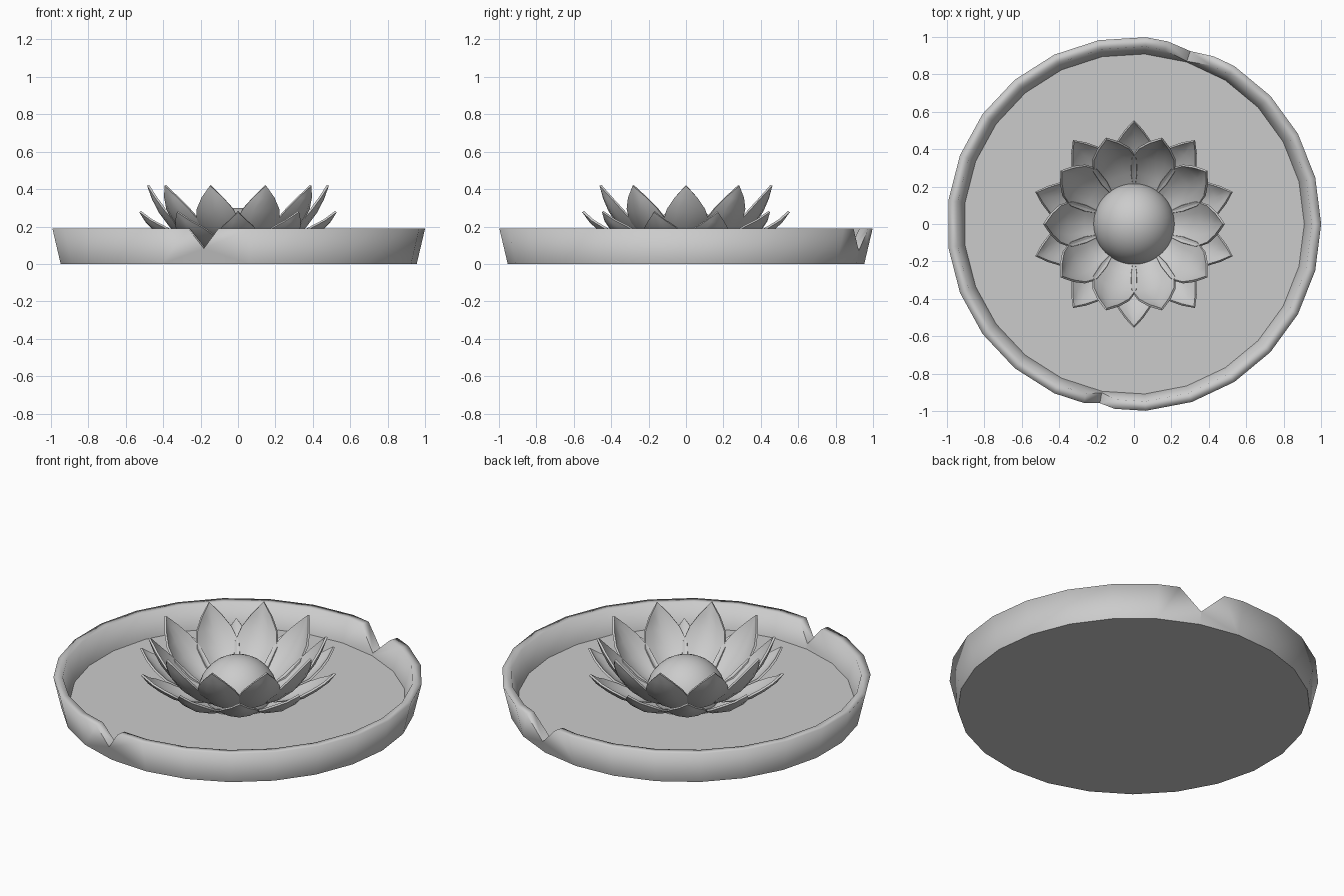
import bpy, bmesh, math
from mathutils import Matrix, Vector

if "Cube" in bpy.data.objects:
    bpy.data.objects.remove(bpy.data.objects["Cube"])


def finish(bm, name):
    bmesh.ops.recalc_face_normals(bm, faces=bm.faces)
    me = bpy.data.meshes.new(name)
    bm.to_mesh(me)
    bm.free()
    ob = bpy.data.objects.new(name, me)
    bpy.context.collection.objects.link(ob)
    return ob


def activate(ob):
    bpy.ops.object.select_all(action='DESELECT')
    ob.select_set(True)
    bpy.context.view_layer.objects.active = ob


# Shallow dish: 25-sided lathe, closed by floor and base caps
SIDES = 25
profile = [(0.955, 0.0), (1.0, 0.19), (0.95, 0.19), (0.91, 0.055)]
bm = bmesh.new()
rings = []
for r, z in profile:
    rings.append([bm.verts.new((r * math.cos(2 * math.pi * i / SIDES),
                                r * math.sin(2 * math.pi * i / SIDES), z))
                  for i in range(SIDES)])
for a, b in zip(rings, rings[1:]):
    for i in range(SIDES):
        j = (i + 1) % SIDES
        bm.faces.new((a[i], a[j], b[j], b[i]))
bm.faces.new(rings[0])
bm.faces.new(rings[-1])
dish = finish(bm, "dish")


# V-shaped chips in the rim, cut by wedges pointing along the radius
def chip(angle, half, depth):
    bm = bmesh.new()
    h = 0.1
    wide = half * (depth + h) / depth
    rows = []
    for r in (0.8, 1.2):
        rows.append([bm.verts.new((r, y, z)) for y, z in
                     ((0, 0.19 - depth), (wide, 0.19 + h), (-wide, 0.19 + h))])
    for i in range(3):
        j = (i + 1) % 3
        bm.faces.new((rows[0][i], rows[0][j], rows[1][j], rows[1][i]))
    bm.faces.new(rows[0])
    bm.faces.new(rows[1])
    bm.transform(Matrix.Rotation(math.radians(angle), 4, 'Z'))
    cutter = finish(bm, "chip_cutter")
    cutter.hide_render = True
    mod = dish.modifiers.new("chip", 'BOOLEAN')
    mod.operation = 'DIFFERENCE'
    mod.solver = 'EXACT'
    mod.object = cutter
    activate(dish)
    bpy.ops.object.modifier_apply(modifier=mod.name)
    bpy.data.objects.remove(cutter)


chip(259.2, 0.083, 0.107)
chip(72, 0.13, 0.12)

# Soft rim, crisp floor, base and chip edges
bm = bmesh.new()
bm.from_mesh(dish.data)
for f in bm.faces:
    f.smooth = True
for e in bm.edges:
    on_rim = all(v.co.z > 0.185 for v in e.verts)
    e.smooth = on_rim or e.calc_face_angle(0) < math.radians(35)
bm.to_mesh(dish.data)
bm.free()

# Domed flower centre, sliced off just under the floor
bm = bmesh.new()
bmesh.ops.create_uvsphere(bm, u_segments=32, v_segments=20, radius=0.218)
bm.transform(Matrix.Translation((0, 0, 0.082)))
bmesh.ops.bisect_plane(bm, geom=bm.verts[:] + bm.edges[:] + bm.faces[:],
                       plane_co=(0, 0, 0.04), plane_no=(0, 0, -1), clear_outer=True)
bmesh.ops.holes_fill(bm, edges=[e for e in bm.edges if e.is_boundary])
centre = finish(bm, "flower_centre")
activate(centre)
bpy.ops.object.shade_smooth_by_angle(angle=math.radians(35))


# Ring of ten cupped petals; spine points are (radius, height, half width)
def petal_ring(name, spine, start):
    bm = bmesh.new()
    for k in range(10):
        turn = Matrix.Rotation(math.radians(start + 36 * k), 4, 'Z')
        rows = []
        for i, (r, z, w) in enumerate(spine):
            p, q = spine[max(i - 1, 0)], spine[min(i + 1, len(spine) - 1)]
            inward = Vector((p[1] - q[1], 0, q[0] - p[0])).normalized()
            row = []
            for s in (-1, -0.5, 0, 0.5, 1):
                co = Vector((r, s * w, z)) + inward * (0.3 * w * s * s)
                row.append(bm.verts.new(turn @ co))
            rows.append(row)
        for a, b in zip(rows, rows[1:]):
            for c in range(4):
                bm.faces.new((a[c], a[c + 1], b[c + 1], b[c]))
    bmesh.ops.remove_doubles(bm, verts=bm.verts, dist=0.0002)
    ob = finish(bm, name)
    mod = ob.modifiers.new("thickness", 'SOLIDIFY')
    mod.thickness = 0.012
    mod.offset = 0
    activate(ob)
    bpy.ops.object.modifier_apply(modifier=mod.name)
    bpy.ops.object.shade_smooth_by_angle(angle=math.radians(40))


petal_ring("inner_petals", [(0.16, 0.07, 0.05), (0.27, 0.125, 0.10), (0.36, 0.20, 0.122),
                            (0.42, 0.28, 0.10), (0.455, 0.35, 0.058), (0.48, 0.42, 0.0)], 0)
petal_ring("outer_petals", [(0.17, 0.06, 0.05), (0.30, 0.09, 0.09), (0.39, 0.13, 0.108),
                            (0.46, 0.18, 0.085), (0.51, 0.225, 0.046), (0.55, 0.28, 0.0)], 18)
